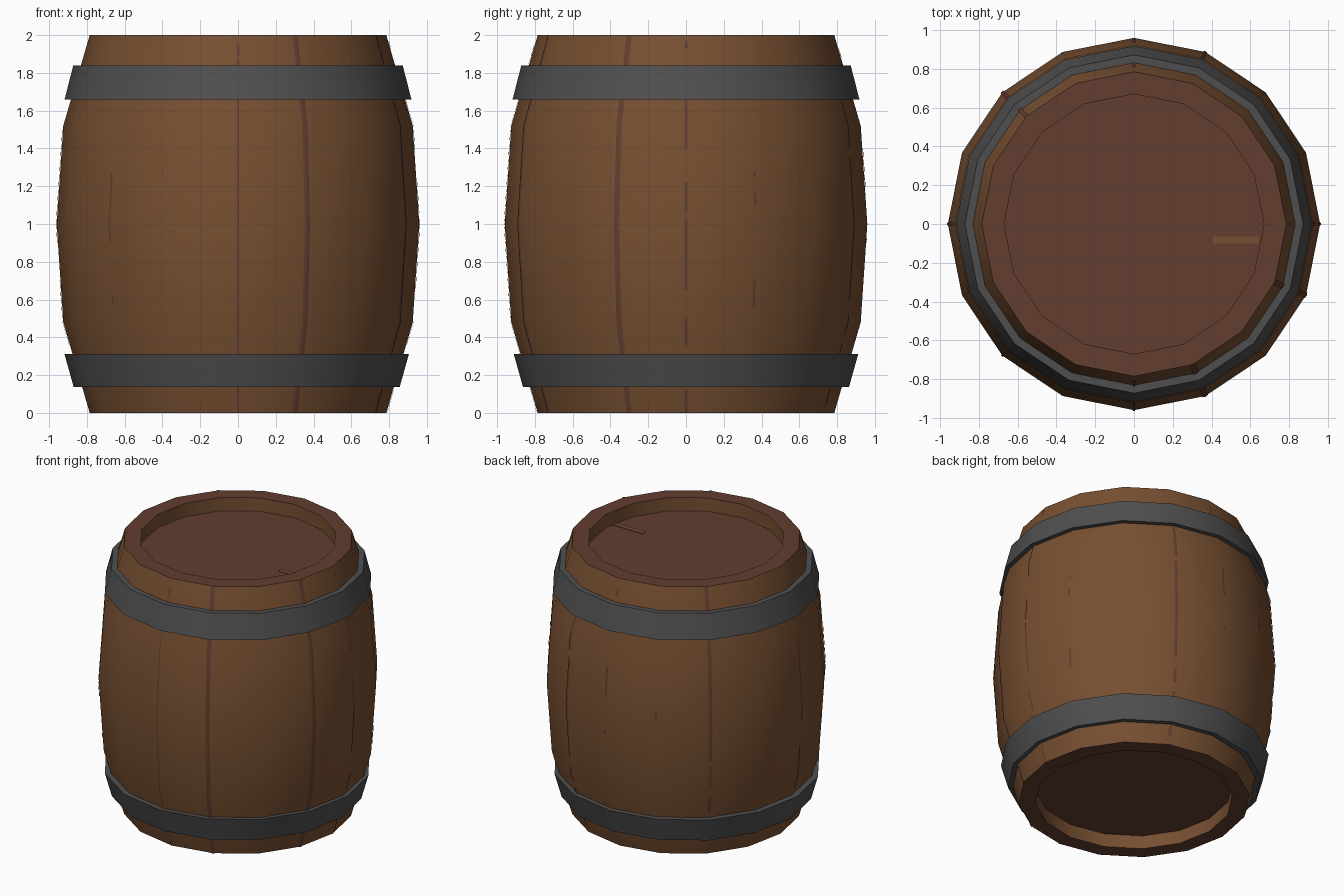
import bpy, bmesh, math
from mathutils import Vector

if "Cube" in bpy.data.objects:
    bpy.data.objects.remove(bpy.data.objects["Cube"])

SIDES = 16
STEP = 2 * math.pi / SIDES


def material(name, rgb):
    m = bpy.data.materials.new(name)
    m.diffuse_color = (*rgb, 1)
    m.use_nodes = True
    m.node_tree.nodes["Principled BSDF"].inputs["Base Color"].default_value = m.diffuse_color
    return m


WOOD = material("brown wood", (0.184, 0.079, 0.031))
DARK = material("dark red wood", (0.122, 0.048, 0.030))
METAL = material("grey iron", (0.078, 0.078, 0.078))


def finish(name, bm, mats):
    bmesh.ops.recalc_face_normals(bm, faces=bm.faces)
    me = bpy.data.meshes.new(name)
    bm.to_mesh(me)
    bm.free()
    for m in mats:
        me.materials.append(m)
    ob = bpy.data.objects.new(name, me)
    bpy.context.collection.objects.link(ob)
    bpy.ops.object.select_all(action='DESELECT')
    ob.select_set(True)
    bpy.context.view_layer.objects.active = ob
    bpy.ops.object.shade_smooth_by_angle(angle=math.radians(30))
    return ob


def lathe(name, profile, mats, closed, cx=0.0):
    """Spin a (radius, z) profile; open profiles get flat end caps."""
    bm = bmesh.new()
    rings = [[bm.verts.new((cx + r * math.cos(i * STEP), r * math.sin(i * STEP), z))
              for i in range(SIDES)] for r, z in profile]
    pairs = list(zip(rings, rings[1:]))
    if closed:
        pairs.append((rings[-1], rings[0]))
    for a, b in pairs:
        for i in range(SIDES):
            j = (i + 1) % SIDES
            bm.faces.new((a[i], a[j], b[j], b[i]))
    if not closed:
        bm.faces.new(rings[0])
        bm.faces.new(rings[-1])
    bm.normal_update()
    # horizontal faces (rims and heads) use the dark wood
    if len(mats) > 1:
        for f in bm.faces:
            f.material_index = 1 if abs(f.normal.z) > 0.9 else 0
    return finish(name, bm, mats)


# Barrel body with recessed heads at both ends
OUTER = [(0.785, 0), (0.925, 0.48), (0.96, 1.0), (0.925, 1.52), (0.785, 2.0)]
lathe("barrel_body", [(0.67, 0.1), (0.67, 0)] + OUTER + [(0.67, 2.0), (0.67, 1.9)],
      [WOOD, DARK], False)

# Iron hoops
lathe("upper_hoop", [(0.80, 1.84), (0.872, 1.84), (0.918, 1.66), (0.85, 1.66)],
      [METAL], True)
lathe("lower_hoop", [(0.80, 0.137), (0.863, 0.137), (0.912, 0.312), (0.84, 0.312)],
      [METAL], True, -0.007)


def radius(z):
    for (r0, z0), (r1, z1) in zip(OUTER, OUTER[1:]):
        if z <= z1:
            return r0 + (r1 - r0) * (z - z0) / (z1 - z0)
    return OUTER[-1][0]


# Dark gaps between staves: (angle in degrees, width, height ranges)
SEAMS = [
    (-67.5, 0.030, [(0, 2)]),
    (-22.5, 0.030, [(0, 2)]),
    (-90, 0.010, [(0, 1.88)]),
    (-90, 0.018, [(1.89, 1.95)]),
    (0, 0.014, [(0, 0.12), (0.36, 0.5), (0.65, 1.03), (1.06, 1.22), (1.4, 1.7), (1.93, 1.97)]),
    (22.5, 0.016, [(0.56, 0.70), (1.1, 1.17), (1.25, 1.28)]),
    (67.5, 0.022, [(0.05, 0.36), (0.42, 0.52), (0.6, 1.35), (1.4, 1.66)]),
    (90, 0.018, [(0.9, 0.93), (1.18, 1.4), (1.88, 1.93)]),
    (112.5, 0.018, [(1.08, 1.14)]),
    (135, 0.024, [(0.36, 0.5), (0.55, 0.72), (0.76, 1.7), (1.84, 2)]),
    (180, 0.014, [(0.36, 0.7), (0.9, 1.5)]),
    (-135, 0.014, [(0.58, 0.62), (0.9, 1.06), (1.08, 1.27)]),
]
bm = bmesh.new()
for deg, width, spans in SEAMS:
    a = math.radians(deg)
    for lo, hi in spans:
        rows = []
        for z in [lo] + [k for k in (0.48, 1.0, 1.52) if lo < k < hi] + [hi]:
            r = radius(z) + 0.004
            ridge = Vector((r * math.cos(a), r * math.sin(a), z))
            row = [ridge]
            for s in (-1, 1):
                nxt = Vector((r * math.cos(a + s * STEP), r * math.sin(a + s * STEP), z))
                row.insert(0 if s < 0 else 2, ridge + (nxt - ridge).normalized() * width / 2)
            rows.append([bm.verts.new(p) for p in row])
        for p, q in zip(rows, rows[1:]):
            for k in (0, 1):
                f = bm.faces.new((p[k], p[k + 1], q[k + 1], q[k]))
seams = finish("stave_gaps", bm, [DARK])
# face every gap strip outwards
bm = bmesh.new()
bm.from_mesh(seams.data)
for f in bm.faces:
    c = f.calc_center_median()
    if f.normal.dot(Vector((c.x, c.y, 0))) < 0:
        f.normal_flip()
bm.to_mesh(seams.data)
bm.free()

# Light scratch on the top head
bm = bmesh.new()
bmesh.ops.create_cube(bm, size=1)
for v in bm.verts:
    v.co = Vector((0.525 + v.co.x * 0.24, -0.083 + v.co.y * 0.035, 1.902 + v.co.z * 0.006))
finish("head_mark", bm, [WOOD])
